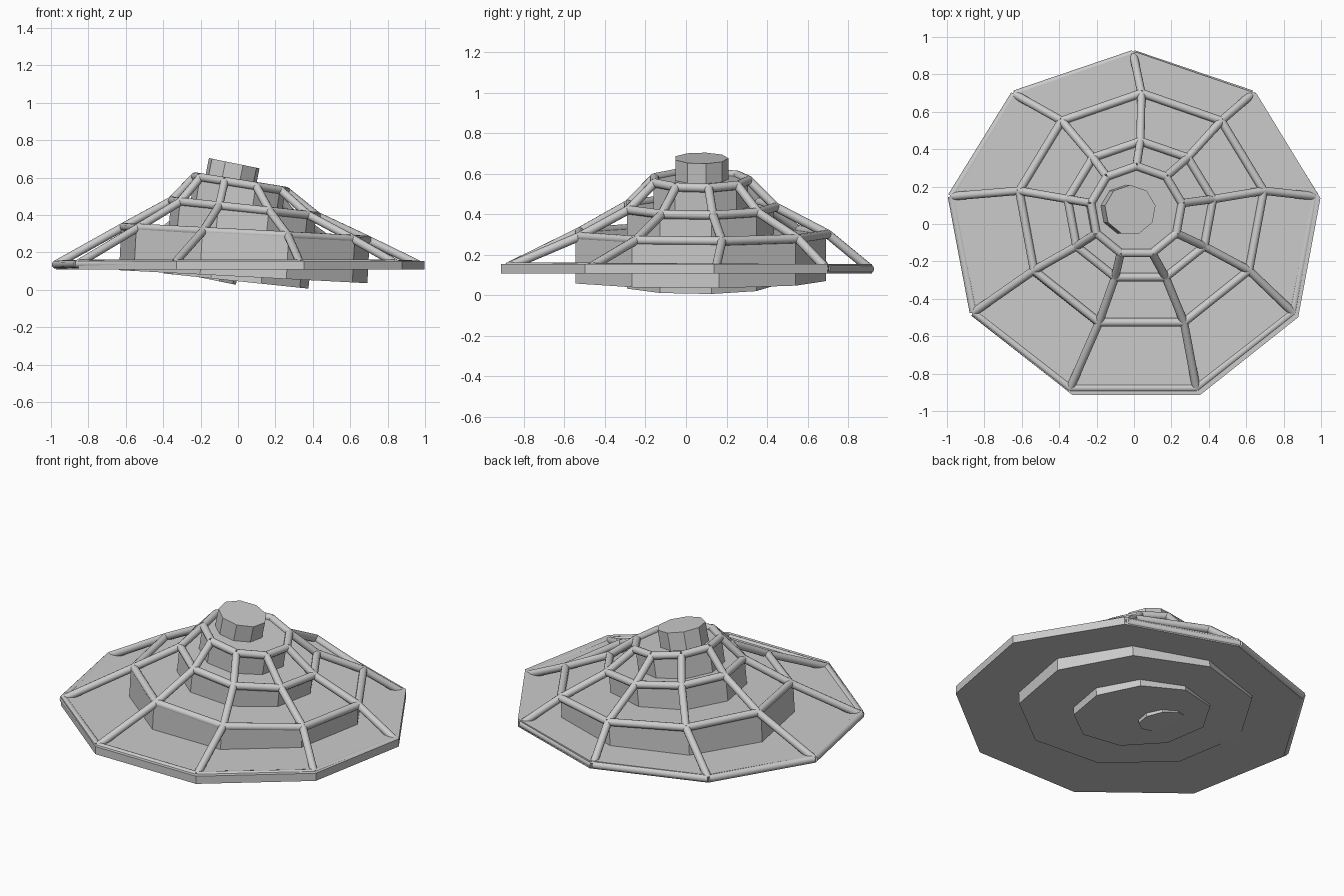
import bpy, math
from mathutils import Vector, Matrix

if "Cube" in bpy.data.objects:
    bpy.data.objects.remove(bpy.data.objects["Cube"])

SIDES = 9
TUBE = 0.022


def corners(rx, ry):
    # nine-sided outline with one corner pointing to the back
    return [Vector((rx * math.cos(math.radians(90 + 40 * i)),
                    ry * math.sin(math.radians(90 + 40 * i)), 0)) for i in range(SIDES)]


def frame(center, tilt, pitch=0):
    return (Matrix.Translation(center) @ Matrix.Rotation(math.radians(tilt), 4, 'Y')
            @ Matrix.Rotation(math.radians(pitch), 4, 'X'))


def tier(name, center, rx, ry, height, tilt):
    # prism hanging down from its tilted top face
    m = frame(center, tilt)
    pts = corners(rx, ry)
    verts = [m @ p for p in pts] + [m @ (p - Vector((0, 0, height))) for p in pts]
    n = SIDES
    faces = [list(range(n)), list(range(2 * n - 1, n - 1, -1))]
    faces += [[i, i + n, (i + 1) % n + n, (i + 1) % n] for i in range(n)]
    me = bpy.data.meshes.new(name)
    me.from_pydata(verts, [], faces)
    bpy.context.collection.objects.link(bpy.data.objects.new(name, me))


def tube(name, a, b):
    d = b - a
    bpy.ops.mesh.primitive_cylinder_add(vertices=12, radius=TUBE, depth=d.length,
                                        location=(a + b) / 2,
                                        rotation=d.to_track_quat('Z', 'Y').to_euler())
    ob = bpy.context.object
    ob.name = name
    bpy.ops.object.shade_smooth_by_angle(angle=math.radians(40))


# stacked tiers, each leaning further than the one below
tier("base_plate", (0.012, -0.026, 0.155), 1.0, 0.945, 0.047, 0)
tier("second_tier", (0.04, 0.053, 0.30), 0.675, 0.638, 0.23, 3)
tier("third_tier", (0.03, 0.06, 0.43), 0.395, 0.375, 0.385, 6)
tier("fourth_tier", (0.01, 0.065, 0.565), 0.25, 0.24, 0.49, 9)
tier("top_cap", (-0.02, 0.075, 0.677), 0.14, 0.134, 0.635, 11.5)

# tube rings around the tier edges
ring_specs = [
    ((-0.004, -0.012, 0.136), 0.985, 0.92, 0, -0.35),
    ((0.04, 0.068, 0.302), 0.665, 0.632, 3, 0),
    ((0.034, 0.068, 0.436), 0.397, 0.375, 6, 0),
    ((0.013, 0.07, 0.568), 0.25, 0.24, 9, 0),
]
rings = []
for k, (c, rx, ry, tilt, pitch) in enumerate(ring_specs):
    m = frame(c, tilt, pitch)
    pts = [m @ p for p in corners(rx, ry)]
    rings.append(pts)
    for i in range(SIDES):
        tube(f"ring_{k + 1}_tube", pts[i], pts[(i + 1) % SIDES])

# spokes joining neighbouring rings
for k in range(len(rings) - 1):
    for a, b in zip(rings[k], rings[k + 1]):
        tube(f"spoke_{k + 1}", a, b)
